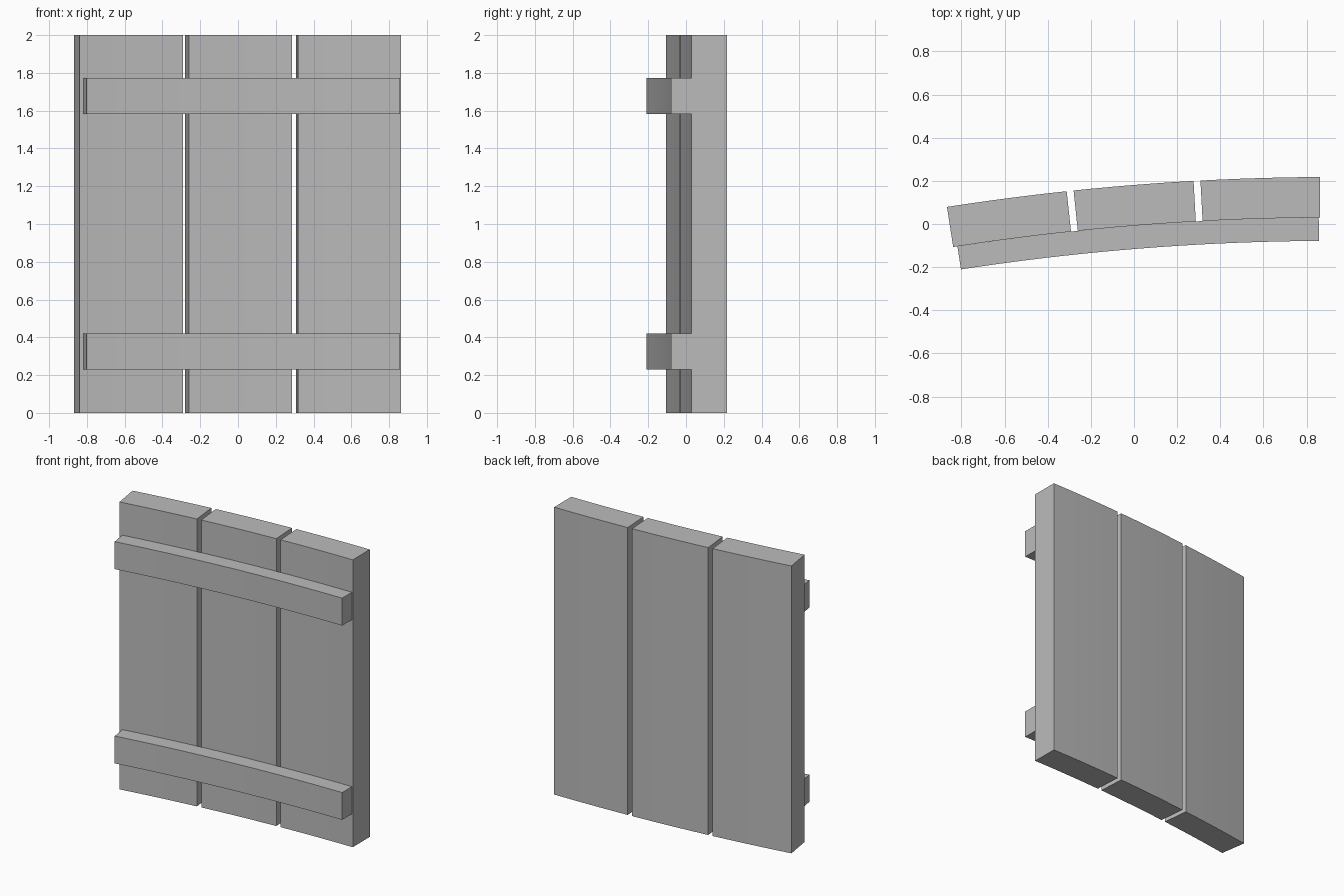
import bpy, bmesh, math

if "Cube" in bpy.data.objects:
    bpy.data.objects.remove(bpy.data.objects["Cube"])

# Shared centre of the shallow curve that the whole panel follows
CX, CY = 0.93, -11.482
R_BACK, R_FACE, R_BATTEN = 11.70, 11.512, 11.404

grey = bpy.data.materials.new("plain_grey")
grey.diffuse_color = (0.5, 0.5, 0.5, 1)
grey.use_nodes = True
grey.node_tree.nodes["Principled BSDF"].inputs["Base Color"].default_value = grey.diffuse_color


def curved_bar(name, x0, x1, r_ref, r_in, r_out, z0, z1, segs):
    """Solid arc from x0 to x1 (measured on r_ref), extruded from z0 to z1."""
    a0, a1 = (math.asin((x - CX) / r_ref) for x in (x0, x1))
    angles = [a0 + (a1 - a0) * i / segs for i in range(segs + 1)]

    def point(r, a):
        return (CX + r * math.sin(a), CY + r * math.cos(a), z0)

    bm = bmesh.new()
    inner = [bm.verts.new(point(r_in, a)) for a in angles]
    outer = [bm.verts.new(point(r_out, a)) for a in angles]
    faces = [bm.faces.new((inner[i], inner[i + 1], outer[i + 1], outer[i]))
             for i in range(segs)]
    top = bmesh.ops.extrude_face_region(bm, geom=faces)["geom"]
    for v in top:
        if isinstance(v, bmesh.types.BMVert):
            v.co.z = z1
    bmesh.ops.recalc_face_normals(bm, faces=bm.faces)
    mesh = bpy.data.meshes.new(name)
    bm.to_mesh(mesh)
    bm.free()
    mesh.materials.append(grey)
    obj = bpy.data.objects.new(name, mesh)
    bpy.context.collection.objects.link(obj)
    # Smooth along the curve, crisp at the ends and edges
    bpy.ops.object.select_all(action='DESELECT')
    obj.select_set(True)
    bpy.context.view_layer.objects.active = obj
    bpy.ops.object.shade_smooth_by_angle(angle=math.radians(30))


# Three upright planks with narrow gaps
for name, x0, x1 in (("left_plank", -0.867, -0.312),
                     ("middle_plank", -0.28, 0.276),
                     ("right_plank", 0.308, 0.862)):
    curved_bar(name, x0, x1, R_BACK, R_FACE, R_BACK, 0, 2, 6)

# Two battens across the front
for name, z0, z1 in (("lower_batten", 0.23, 0.42), ("upper_batten", 1.582, 1.773)):
    curved_bar(name, -0.802, 0.857, R_BATTEN, R_BATTEN, R_FACE, z0, z1, 18)
